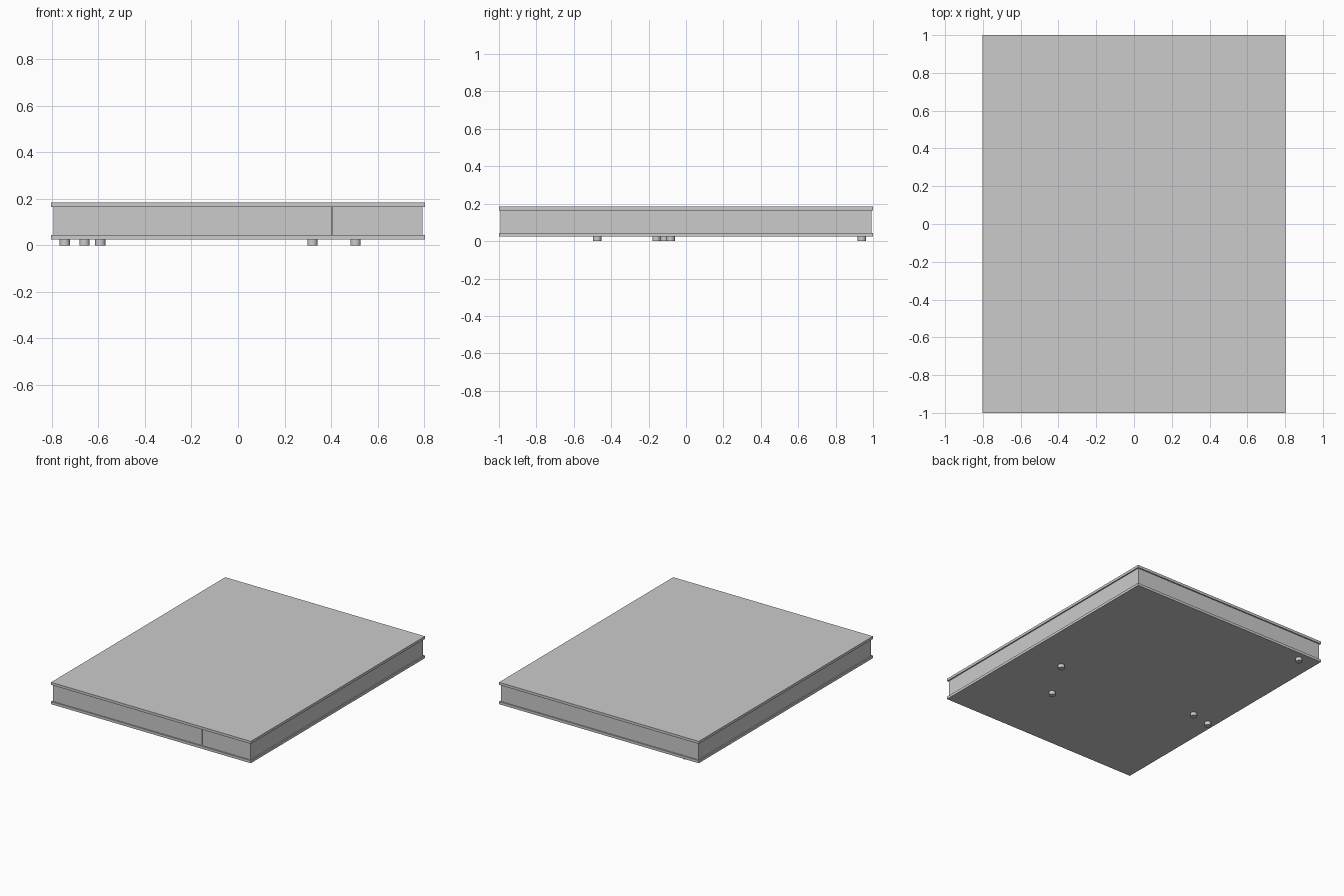
import bpy

if "Cube" in bpy.data.objects:
    bpy.data.objects.remove(bpy.data.objects["Cube"])

HX, HY = 0.803, 1.0        # half size of the two cover boards
INSET = 0.009              # how far the walls sit inside the boards
WALL = 0.02                # wall thickness
Z_BASE, Z_FLOOR, Z_CEIL, Z_TOP = 0.025, 0.044, 0.165, 0.184


def box(name, x0, x1, y0, y1, z0, z1):
    bpy.ops.mesh.primitive_cube_add(
        size=1, location=((x0 + x1) / 2, (y0 + y1) / 2, (z0 + z1) / 2))
    ob = bpy.context.object
    ob.name = name
    ob.scale = (x1 - x0, y1 - y0, z1 - z0)
    bpy.ops.object.transform_apply(location=False, rotation=False, scale=True)
    return ob


def wall(name, x0, x1, y0, y1):
    return box(name, x0, x1, y0, y1, Z_FLOOR, Z_CEIL)


# Overhanging boards
box("bottom_board", -HX, HX, -HY, HY, Z_BASE, Z_FLOOR)
box("top_board", -HX, HX, -HY, HY, Z_CEIL, Z_TOP)

# Inset walls
wx, wy = HX - INSET, HY - INSET
wall("left_wall", -wx, -wx + WALL, -wy, wy)
wall("right_wall", wx - WALL, wx, -wy, wy)
wall("back_wall", -wx + WALL, wx - WALL, wy - WALL, wy)

# Front wall in two panels with a narrow seam
SEAM, GAP = 0.405, 0.002
wall("front_panel_long", -wx + WALL, SEAM - GAP, -wy, -wy + WALL)
wall("front_panel_short", SEAM + GAP, wx - WALL, -wy, -wy + WALL)

# Scattered round feet, set slightly through the bottom board
for i, (x, y) in enumerate([(0.505, -0.158), (0.32, -0.475), (-0.66, 0.94),
                            (-0.592, -0.082), (-0.745, -0.115)]):
    top = Z_FLOOR + 0.002
    bpy.ops.mesh.primitive_cylinder_add(
        vertices=32, radius=0.022, depth=top, location=(x, y, top / 2))
    foot = bpy.context.object
    foot.name = f"foot_{i + 1}"
    bpy.ops.object.shade_smooth_by_angle()
